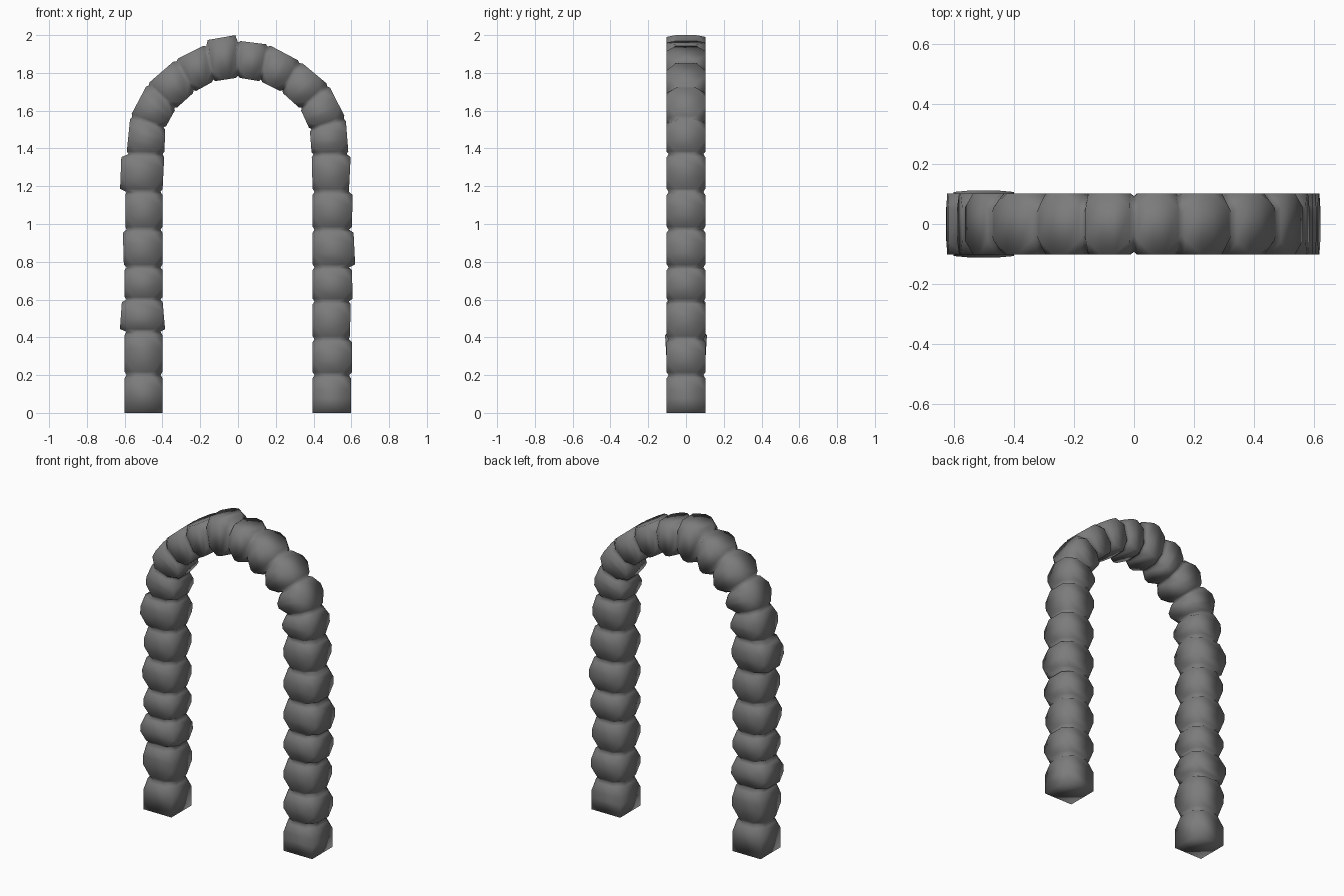
import bpy, bmesh
from mathutils import Vector

if "Cube" in bpy.data.objects:
    bpy.data.objects.remove(bpy.data.objects["Cube"])

# Joints of the arch, left foot to right foot: (outer point, inner point) in x, z
LEG_L = [0, .2, .43, .6, .77, .97, 1.17]
LEG_R = [1.17, .97, .77, .59, .39, .2, 0]
CURVE = [(-.59, 1.37, -.39, 1.37), (-.57, 1.57, -.385, 1.51), (-.48, 1.74, -.33, 1.61),
         (-.33, 1.87, -.23, 1.70), (-.17, 1.95, -.13, 1.755), (0, 1.97, 0, 1.775),
         (.16, 1.95, .12, 1.755), (.33, 1.86, .23, 1.70), (.48, 1.735, .33, 1.61),
         (.57, 1.56, .38, 1.50), (.585, 1.37, .39, 1.37)]
joints = [(-.6, z, -.4, z) for z in LEG_L] + CURVE + [(.597, z, .395, z) for z in LEG_R]

# Uneven stones: index -> extra size (outer start, outer end, inner start, inner end, depth start, depth end)
UNEVEN = {1: (0, 0, 0, 0, -.004, .01), 2: (.026, .014, .015, 0, 0, 0),
          4: (.004, .01, 0, 0, 0, 0), 5: (-.004, -.004, 0, 0, 0, 0),
          6: (.025, .027, 0, 0, 0, 0), 11: (.022, .032, 0, 0, 0, 0),
          17: (-.015, .0, 0, 0, 0, 0), 18: (.01, .006, 0, 0, 0, 0),
          19: (.014, .024, 0, 0, 0, 0), 20: (.006, .01, 0, 0, 0, 0),
          21: (0, -.005, 0, 0, 0, 0), 22: (.006, .006, 0, 0, 0, 0)}
UNEVEN[17] = (.012, -.01, 0, 0, 0, 0)

bm = bmesh.new()
rings = []


def add_ring(a, b, t, cut, inset, extra=(0,) * 6):
    """Square section with cut corners, at fraction t between two joints."""
    o = Vector((a[0], 0, a[1])).lerp(Vector((b[0], 0, b[1])), t)
    i = Vector((a[2], 0, a[3])).lerp(Vector((b[2], 0, b[3])), t)
    mid, axis, half = (o + i) / 2, (o - i).normalized(), (o - i).length / 2
    mix = [extra[k] * (1 - t) + extra[k + 1] * t for k in (0, 2, 4)]
    u1, u0 = half + mix[0] - inset, -half - mix[1] + inset
    d = .102 + mix[2] - inset
    section = [(u1, d - cut), (u1 - cut, d), (u0 + cut, d), (u0, d - cut),
               (u0, cut - d), (u0 + cut, -d), (u1 - cut, -d), (u1, cut - d)]
    rings.append([bm.verts.new(mid + axis * u + Vector((0, v, 0))) for u, v in section])


# Row of stones: pinched at each joint, full square in the middle
last = len(joints) - 2
for n, (a, b) in enumerate(zip(joints, joints[1:])):
    extra = UNEVEN.get(n, (0,) * 6)
    if n == 0:
        add_ring(a, b, 0, 0, 0)
    else:
        add_ring(a, b, 0, .056, .01)
        add_ring(a, b, .08, .047, 0, extra)
        add_ring(a, b, .38, 0, 0, extra)
    if n < last:
        add_ring(a, b, .62, 0, 0, extra)
        add_ring(a, b, .92, .047, 0, extra)
    else:
        add_ring(a, b, .62, 0, 0, extra)
        add_ring(a, b, 1, 0, 0)

# Skin and feet
for r, s in zip(rings, rings[1:]):
    for k in range(8):
        bm.faces.new((r[k], r[(k + 1) % 8], s[(k + 1) % 8], s[k]))
bm.faces.new(rings[0])
bm.faces.new(rings[-1])
bmesh.ops.remove_doubles(bm, verts=bm.verts, dist=.0005)
bmesh.ops.recalc_face_normals(bm, faces=bm.faces)
for f in bm.faces:
    f.smooth = True

mesh = bpy.data.meshes.new("stone_arch")
bm.to_mesh(mesh)
bm.free()
arch = bpy.data.objects.new("stone_arch", mesh)
bpy.context.collection.objects.link(arch)

# Dark grey stone
stone = bpy.data.materials.new("dark_stone")
stone.diffuse_color = (.2, .2, .2, 1)
stone.use_nodes = True
stone.node_tree.nodes["Principled BSDF"].inputs["Base Color"].default_value = stone.diffuse_color
mesh.materials.append(stone)
